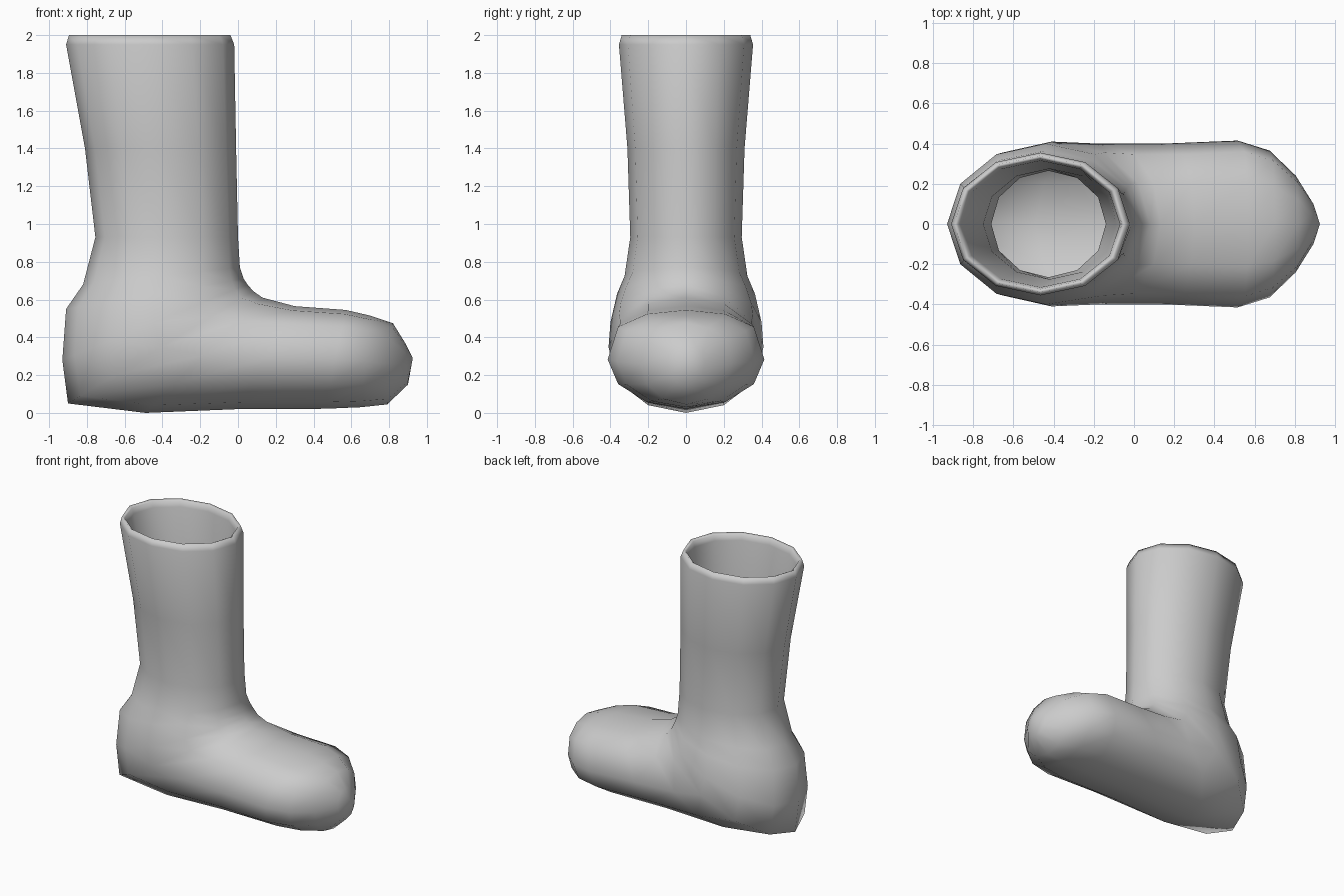
import bpy, bmesh
from math import sin, cos, pi, copysign

if "Cube" in bpy.data.objects:
    bpy.data.objects.remove(bpy.data.objects["Cube"])

N = 12

# Rings: front/top point (x, z), back/bottom point (x, z), half width, top squareness
rings = [
    # funnel-shaped lining, from its lower edge up to the rim
    ((-0.14, 0.93), (-0.71, 0.93), 0.265, 1),
    ((-0.09, 1.40), (-0.75, 1.40), 0.275, 1),
    ((-0.07, 1.95), (-0.86, 1.95), 0.315, 1),
    # rounded rim
    ((-0.06, 1.99), (-0.875, 1.99), 0.325, 1),
    ((-0.04, 2.00), (-0.895, 2.00), 0.340, 1),
    ((-0.02, 1.95), (-0.91, 1.95), 0.355, 1),
    # shaft
    ((-0.01, 1.40), (-0.81, 1.40), 0.31, 1),
    ((0.00, 0.93), (-0.755, 0.93), 0.295, 1),
    # ankle and heel, fanning around the instep
    ((0.01, 0.77), (-0.82, 0.68), 0.325, 1),
    ((0.03, 0.71), (-0.91, 0.55), 0.365, 1),
    ((0.05, 0.68), (-0.93, 0.28), 0.40, 1),
    ((0.08, 0.645), (-0.90, 0.05), 0.41, 0.9),
    ((0.13, 0.61), (-0.49, 0.0), 0.40, 0.75),
    # foot and toe
    ((0.30, 0.565), (0.00, 0.02), 0.40, 0.6),
    ((0.57, 0.545), (0.46, 0.022), 0.415, 0.6),
    ((0.70, 0.515), (0.65, 0.03), 0.365, 0.6),
    ((0.82, 0.475), (0.79, 0.045), 0.24, 0.8),
    ((0.885, 0.37), (0.90, 0.15), 0.10, 1),
]
toe_tip = (0.925, 0, 0.29)


def add_ring(bm, a, b, half_width, power):
    verts = []
    for i in range(N):
        t = 2 * pi * i / N
        c = round(cos(t), 6)
        if c > 0:
            c = copysign(abs(c) ** power, c)
        f = (1 + c) / 2
        verts.append(bm.verts.new((b[0] + (a[0] - b[0]) * f,
                                   half_width * sin(t),
                                   b[1] + (a[1] - b[1]) * f)))
    return verts


# Loft the whole boot as one skin
bm = bmesh.new()
loops = [add_ring(bm, *r) for r in rings]
for lower, upper in zip(loops, loops[1:]):
    for i in range(N):
        j = (i + 1) % N
        bm.faces.new((lower[i], upper[i], upper[j], lower[j]))

# Close the toe
tip = bm.verts.new(toe_tip)
for i in range(N):
    bm.faces.new((loops[-1][i], tip, loops[-1][(i + 1) % N]))

# Make the outside face outwards
bm.normal_update()
toe_face = tip.link_faces[0]
if toe_face.normal.x < 0:
    bmesh.ops.reverse_faces(bm, faces=bm.faces[:])

for f in bm.faces:
    f.smooth = True
mesh = bpy.data.meshes.new("boot")
bm.to_mesh(mesh)
bm.free()
boot = bpy.data.objects.new("boot", mesh)
bpy.context.collection.objects.link(boot)
